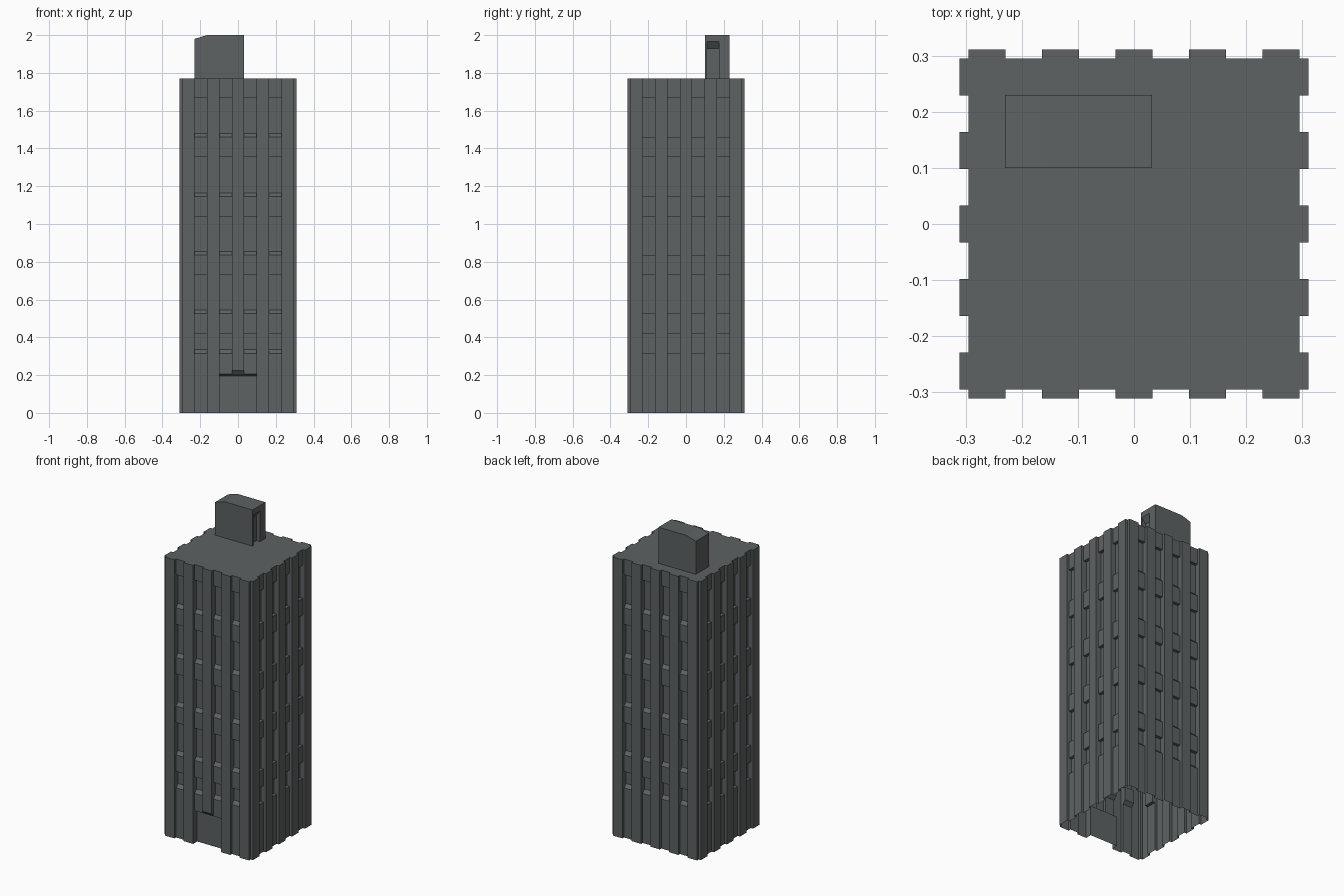
import bpy, bmesh, math
from mathutils import Vector, Matrix

if "Cube" in bpy.data.objects:
    bpy.data.objects.remove(bpy.data.objects["Cube"])

CORE, RIB, GLASS, TOP = 0.295, 0.311, 0.275, 1.77
HALF = 0.033                                   # half width of a rib
CENTRES = [-0.262, -0.131, 0.0, 0.131, 0.262]  # rib centres on each side
WINDOWS = [(0.315, 0.42), (0.525, 0.73), (0.835, 1.04), (1.145, 1.355), (1.46, 1.67)]
DOOR_Y = 0.27                                  # depth of the entrance panel

concrete = bpy.data.materials.new("dark_grey_concrete")
concrete.diffuse_color = (0.11, 0.122, 0.122, 1)
concrete.use_nodes = True
concrete.node_tree.nodes["Principled BSDF"].inputs["Base Color"].default_value = concrete.diffuse_color


def face(bm, pts, hint, rot=Matrix.Identity(3)):
    """Add a face whose normal agrees with hint."""
    f = bm.faces.new([bm.verts.new(rot @ Vector(p)) for p in pts])
    f.normal_update()
    if f.normal.dot(rot @ Vector(hint)) < 0:
        f.normal_flip()


def finish(bm, name):
    bmesh.ops.remove_doubles(bm, verts=bm.verts, dist=1e-5)
    me = bpy.data.meshes.new(name)
    bm.to_mesh(me)
    bm.free()
    me.materials.append(concrete)
    ob = bpy.data.objects.new(name, me)
    bpy.context.collection.objects.link(ob)
    return ob


def rib(bm, c, rot, z0_out=0.0, z0_in=0.0):
    a, b = c - HALF, c + HALF
    face(bm, [(a, -RIB, z0_out), (b, -RIB, z0_out), (b, -RIB, TOP), (a, -RIB, TOP)], (0, -1, 0), rot)
    for x, s in ((a, -1), (b, 1)):
        face(bm, [(x, -RIB, z0_out), (x, -CORE, z0_in), (x, -CORE, TOP), (x, -RIB, TOP)], (s, 0, 0), rot)
    if z0_out > 0:  # sloped underside above the entrance
        face(bm, [(a, -RIB, z0_out), (b, -RIB, z0_out), (b, -CORE, z0_in), (a, -CORE, z0_in)], (0, 0, -1), rot)


def bay(bm, a, b, rot, slope, z0=0.0):
    """Wall strip with recessed windows between two ribs."""
    def strip(p, q, hint):
        face(bm, [(a, -p[0], p[1]), (b, -p[0], p[1]), (b, -q[0], q[1]), (a, -q[0], q[1])], hint, rot)
    z = z0
    for lo, hi in WINDOWS:
        strip((CORE, z), (CORE, lo), (0, -1, 0))                 # spandrel
        strip((CORE, lo), (GLASS, lo + slope), (0, -0.1, 1))     # sill
        strip((GLASS, lo + slope), (GLASS, hi), (0, -1, 0))      # window
        strip((GLASS, hi), (CORE, hi), (0, 0, -1))               # head
        for x, s in ((a, 1), (b, -1)):                           # reveals
            face(bm, [(x, -CORE, lo), (x, -GLASS, lo + slope), (x, -GLASS, hi), (x, -CORE, hi)], (s, 0, 0), rot)
        z = hi
    strip((CORE, z), (CORE, TOP), (0, -1, 0))


# Tower: four ribbed sides, open underneath
bm = bmesh.new()
outline = []
for side in range(4):
    rot = Matrix.Rotation(side * math.pi / 2, 3, 'Z')
    front = side == 0
    for i, c in enumerate(CENTRES):
        if front and i == 2:
            rib(bm, c, rot, 0.225, 0.205)
        else:
            rib(bm, c, rot)
        outline += [rot @ Vector(p) for p in ((c - HALF, -CORE, TOP), (c - HALF, -RIB, TOP),
                                              (c + HALF, -RIB, TOP), (c + HALF, -CORE, TOP))]
        if i < 4:
            bay(bm, c + HALF, CENTRES[i + 1] - HALF, rot,
                0.02 if side % 2 == 0 else 0.0, 0.205 if front and i in (1, 2) else 0.0)
# Roof follows the ribbed outline
points = [p for i, p in enumerate(outline) if (p - outline[i - 1]).length > 1e-4]
face(bm, points, (0, 0, 1))
finish(bm, "tower")

# Entrance recess: back panel, sloped soffit and cheeks
bm = bmesh.new()
w = 0.131 - HALF
face(bm, [(-w, -DOOR_Y, 0), (w, -DOOR_Y, 0), (w, -DOOR_Y, 0.195), (-w, -DOOR_Y, 0.195)], (0, -1, 0))
face(bm, [(-w, -DOOR_Y, 0.195), (w, -DOOR_Y, 0.195), (w, -CORE, 0.205), (-w, -CORE, 0.205)], (0, 0, -1))
for s in (-1, 1):
    face(bm, [(s * w, -CORE, 0), (s * w, -DOOR_Y, 0), (s * w, -DOOR_Y, 0.195), (s * w, -CORE, 0.205)], (-s, 0, 0))
finish(bm, "entrance")

# Roof stair house with clipped corner and recessed doorway
bm = bmesh.new()
x0, x1, y0, y1, zb, zt = -0.23, 0.032, 0.10, 0.23, TOP, 2.0
prof = [(x0, zb), (x0, 1.98), (-0.165, zt), (x1, zt), (x1, zb)]
for y, s in ((y0, -1), (y1, 1)):
    face(bm, [(x, y, z) for x, z in prof], (0, s, 0))
for (xa, za), (xb, zb2), hint in zip(prof[:3], prof[1:4], ((-1, 0, 0), (0, 0, 1), (0, 0, 1))):
    face(bm, [(xa, y0, za), (xb, y0, zb2), (xb, y1, zb2), (xa, y1, za)], hint)
da, db, dz, di, xi = 0.11, 0.176, 1.965, 1.93, 0.007
face(bm, [(x1, y, z) for y, z in ((y0, zb), (y0, zt), (y1, zt), (y1, zb),
                                  (db, zb), (db, dz), (da, dz), (da, zb))], (1, 0, 0))
face(bm, [(xi, da, zb), (xi, db, zb), (xi, db, di), (xi, da, di)], (1, 0, 0))
face(bm, [(xi, da, di), (xi, db, di), (x1, db, dz), (x1, da, dz)], (0, 0, -1))
for y, s in ((da, 1), (db, -1)):
    face(bm, [(x1, y, zb), (xi, y, zb), (xi, y, di), (x1, y, dz)], (0, s, 0))
finish(bm, "roof_stair_house")
